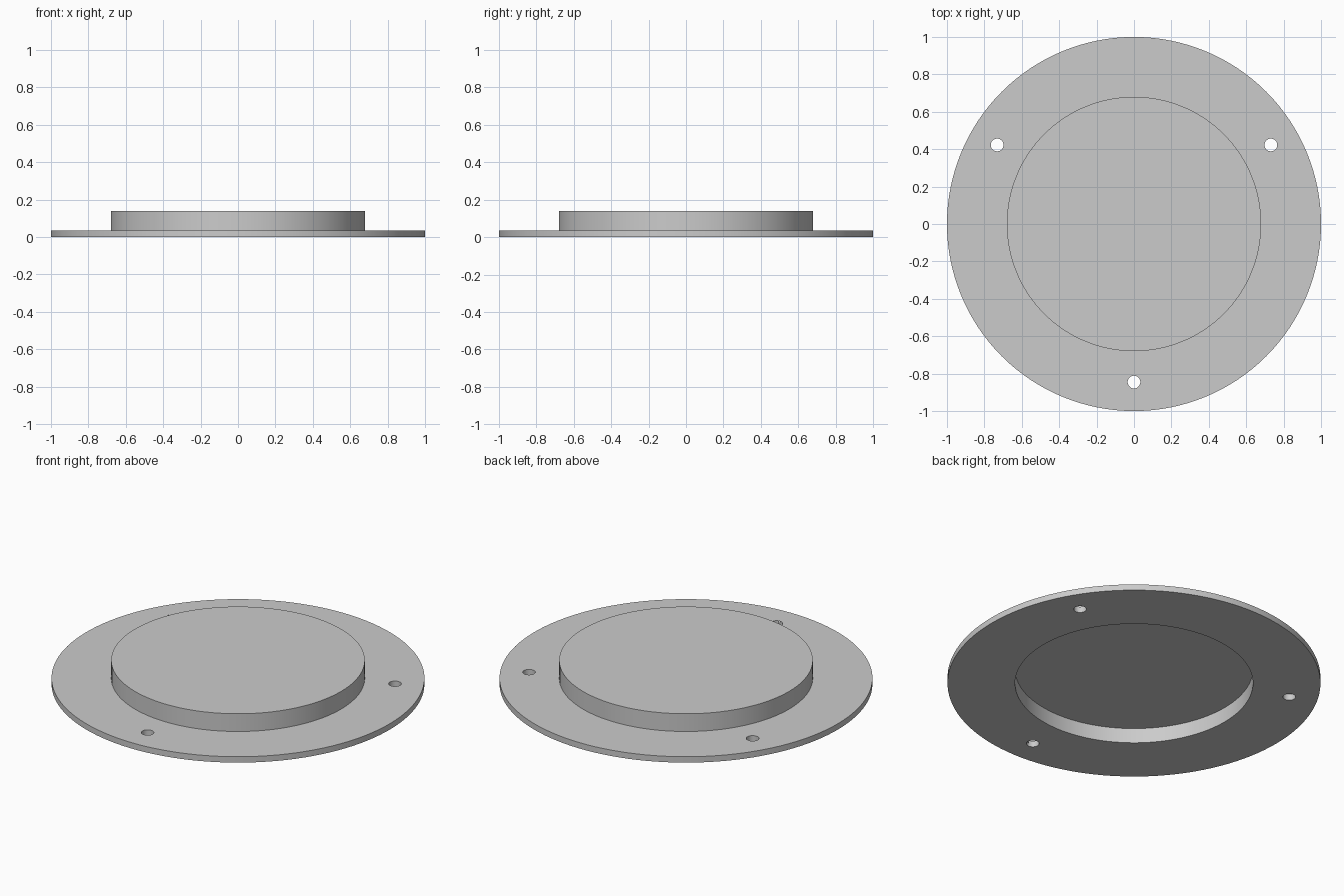
import bpy, bmesh, math

if "Cube" in bpy.data.objects:
    bpy.data.objects.remove(bpy.data.objects["Cube"], do_unlink=True)

SEGMENTS = 128
HOLE_CIRCLE = 0.845
HOLE_RADIUS = 0.034

# Single grey material
grey = bpy.data.materials.new("light grey")
grey.use_nodes = True
colour = (0.6, 0.6, 0.6, 1)
grey.diffuse_color = colour
grey.node_tree.nodes["Principled BSDF"].inputs["Base Color"].default_value = colour

# Flanged cap: half section revolved about z, hollow underneath
section = [(0, 0.14), (0.68, 0.14), (0.68, 0.035), (1, 0.035),
           (1, 0), (0.638, 0), (0.638, 0.088), (0, 0.088)]
bm = bmesh.new()
verts = [bm.verts.new((r, 0, z)) for r, z in section]
edges = [bm.edges.new(pair) for pair in zip(verts, verts[1:])]
bmesh.ops.spin(bm, geom=verts + edges, cent=(0, 0, 0), axis=(0, 0, 1),
               angle=math.tau, steps=SEGMENTS)
bmesh.ops.remove_doubles(bm, verts=bm.verts, dist=0.0001)
bmesh.ops.recalc_face_normals(bm, faces=bm.faces)
mesh = bpy.data.meshes.new("flanged_cap")
bm.to_mesh(mesh)
bm.free()
cap = bpy.data.objects.new("flanged_cap", mesh)
bpy.context.collection.objects.link(cap)
mesh.materials.append(grey)

# Three evenly spaced screw holes through the flange
for i in range(3):
    angle = math.radians(-90 + 120 * i)
    bpy.ops.mesh.primitive_cylinder_add(
        vertices=32, radius=HOLE_RADIUS, depth=0.2,
        location=(HOLE_CIRCLE * math.cos(angle), HOLE_CIRCLE * math.sin(angle), 0))
    cutter = bpy.context.object
    cutter.name = "screw_hole_cutter"
    cutter.hide_render = True
    cutter.data.materials.append(grey)
    cut = cap.modifiers.new("screw_hole", 'BOOLEAN')
    cut.operation = 'DIFFERENCE'
    cut.solver = 'EXACT'
    cut.object = cutter
    bpy.context.view_layer.objects.active = cap
    bpy.ops.object.modifier_apply(modifier=cut.name)
    bpy.data.objects.remove(cutter, do_unlink=True)

# Smooth round walls, crisp rims
bpy.ops.object.select_all(action='DESELECT')
cap.select_set(True)
bpy.context.view_layer.objects.active = cap
bpy.ops.object.shade_smooth_by_angle(angle=math.radians(30))
